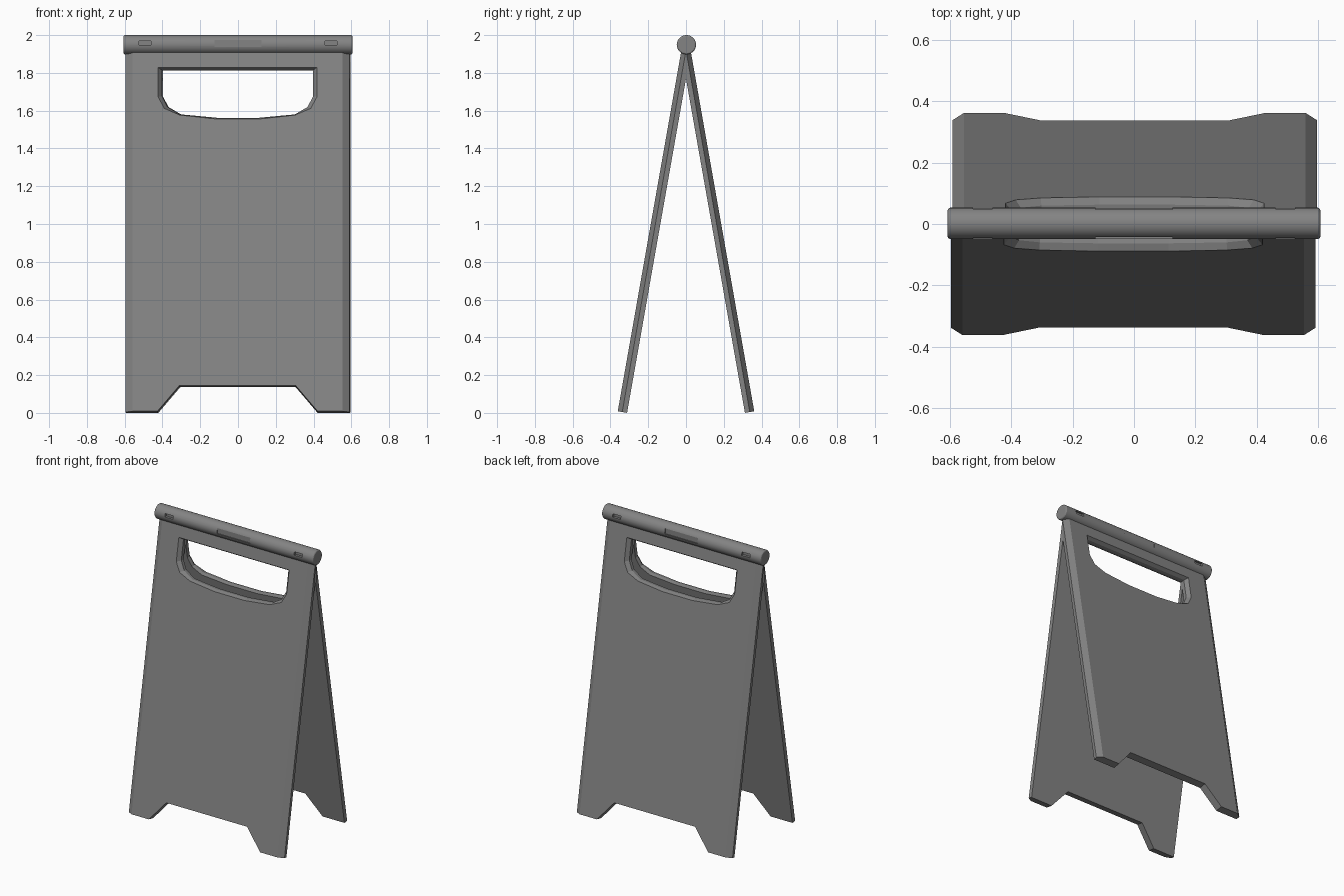
import bpy, bmesh
from math import sin, cos, pi, radians
from mathutils import Matrix

if "Cube" in bpy.data.objects:
    bpy.data.objects.remove(bpy.data.objects["Cube"])

TILT = radians(10)
THICK = 0.05

grey = bpy.data.materials.new("dark_grey")
grey.diffuse_color = (0.23, 0.23, 0.23, 1)
grey.use_nodes = True
grey.node_tree.nodes["Principled BSDF"].inputs["Base Color"].default_value = grey.diffuse_color


def loft(name, loops):
    """Closed solid through a series of equal-length point loops."""
    bm = bmesh.new()
    rings = [[bm.verts.new(p) for p in loop] for loop in loops]
    n = len(rings[0])
    for a, b in zip(rings, rings[1:]):
        for i in range(n):
            j = (i + 1) % n
            bm.faces.new((a[i], a[j], b[j], b[i]))
    bm.faces.new(rings[0])
    bm.faces.new(rings[-1])
    bmesh.ops.recalc_face_normals(bm, faces=bm.faces)
    mesh = bpy.data.meshes.new(name)
    bm.to_mesh(mesh)
    bm.free()
    mesh.materials.append(grey)
    obj = bpy.data.objects.new(name, mesh)
    bpy.context.collection.objects.link(obj)
    return obj


def box(name, x0, x1, y0, y1, z0, z1):
    return loft(name, [[(x0, y0, z), (x1, y0, z), (x1, y1, z), (x0, y1, z)] for z in (z0, z1)])


def activate(obj):
    bpy.ops.object.select_all(action='DESELECT')
    obj.select_set(True)
    bpy.context.view_layer.objects.active = obj


def cut(obj, cutter):
    cutter.hide_render = True
    mod = obj.modifiers.new("cut", 'BOOLEAN')
    mod.operation = 'DIFFERENCE'
    mod.solver = 'EXACT'
    mod.object = cutter
    activate(obj)
    bpy.ops.object.modifier_apply(modifier=mod.name)
    bpy.data.objects.remove(cutter)


def mirrored(half):
    """Right half outline -> full outline."""
    return half + [(-x, v) for x, v in reversed(half)]


def at(outline, w):
    return [(x, -w, v) for x, v in outline]


# Front panel, built upright: outer face at y = -THICK, outer side edges chamfered
section = mirrored([(0.590, 0), (0.593, 0.026), (0.556, THICK)])
front = loft("front_panel", [[(x, -w, v) for x, w in section] for v in (0, 1.93)])

# Cutout between the feet
feet = mirrored([(0.44, -0.02), (0.424, 0), (0.308, 0.138)])
cut(front, loft("feet_cutter", [at(feet, -0.02), at(feet, 0.08)]))

# Handle hole, flared towards the outer face
inner = mirrored([(0.400, 1.838), (0.400, 1.698), (0.371, 1.640), (0.304, 1.600), (0.115, 1.582)])
outer = mirrored([(0.421, 1.849), (0.421, 1.690), (0.388, 1.628), (0.305, 1.592), (0.115, 1.571)])
cut(front, loft("handle_cutter", [at(inner, -0.02), at(inner, 0.026), at(outer, THICK + 0.0005)]))

# Lean the panel back and trim it at the centre plane
front.data.transform(Matrix.Translation((-0.0025, -0.312, 0)) @ Matrix.Rotation(-TILT, 4, 'X'))
bm = bmesh.new()
bm.from_mesh(front.data)
bmesh.ops.bisect_plane(bm, geom=bm.verts[:] + bm.edges[:] + bm.faces[:],
                       plane_co=(0, 0, 0), plane_no=(0, 1, 0), clear_outer=True)
bm.to_mesh(front.data)
bm.free()

# Back panel is the front one turned round
back = bpy.data.objects.new("back_panel", front.data)
back.rotation_euler.z = pi
bpy.context.collection.objects.link(back)

# Hinge rail along the top with softened ends
SIDES, RY, RZ = 32, 0.002, 1.949
rail = loft("hinge_rail", [
    [(x, RY + r * cos(2 * pi * i / SIDES), RZ + r * sin(2 * pi * i / SIDES)) for i in range(SIDES)]
    for x, r in ((-0.606, 0.044), (-0.604, 0.048), (-0.599, 0.051),
                 (0.599, 0.051), (0.604, 0.048), (0.606, 0.044))])

# Shallow grip recess and two small slots on each side of the rail
for s in (-1, 1):
    def side_box(x0, x1, depth, z0, z1):
        y0, y1 = sorted((RY + s * depth, RY + s * 0.08))
        return box("rail_cutter", x0, x1, y0, y1, z0, z1)
    cut(rail, side_box(-0.125, 0.125, 0.0445, 1.938, 1.985))
    for x in (-0.492, 0.492):
        cut(rail, side_box(x - 0.031, x + 0.031, 0.034, 1.947, 1.969))

activate(rail)
bpy.ops.object.shade_smooth_by_angle(angle=radians(25))
